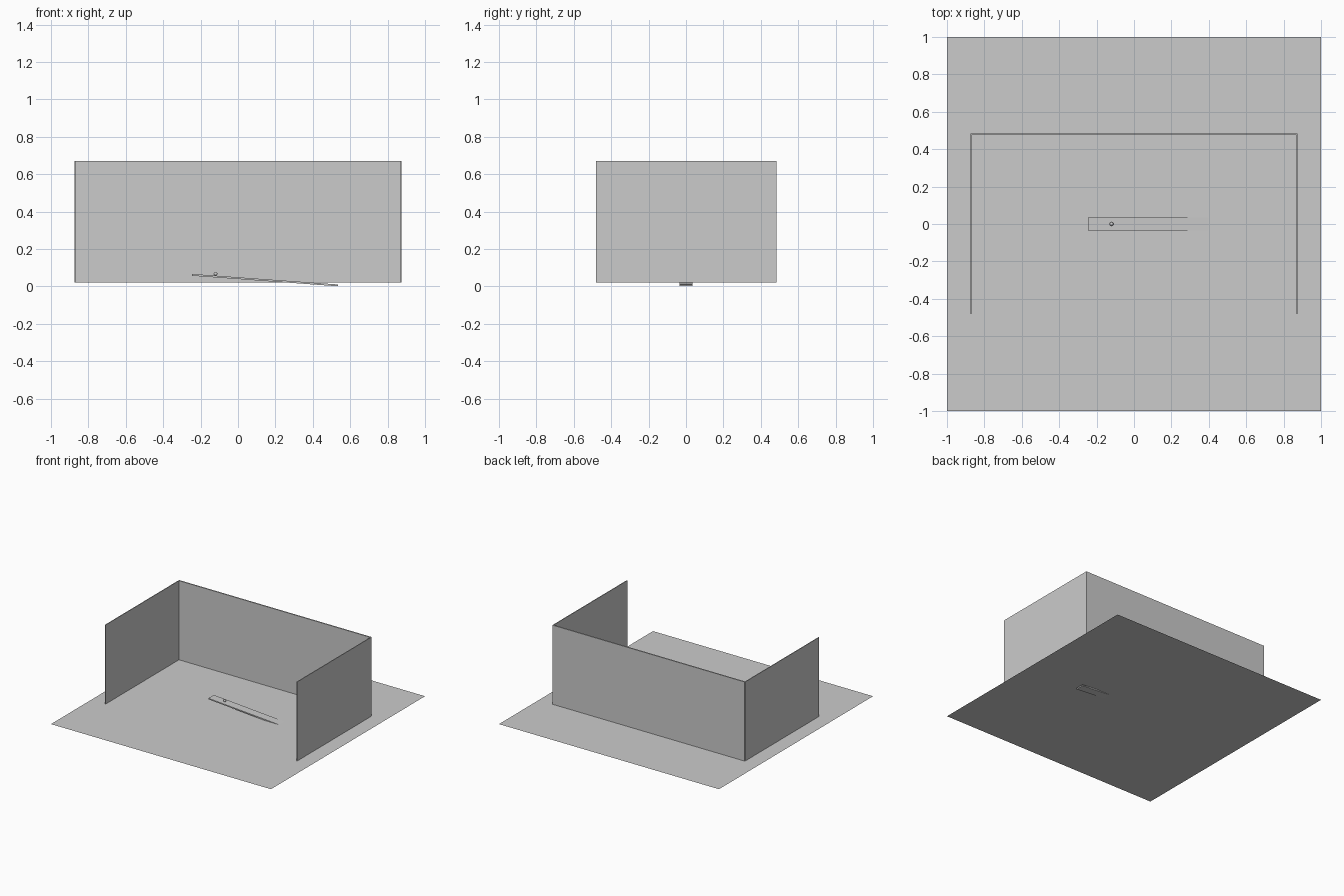
import bpy, math

if "Cube" in bpy.data.objects:
    bpy.data.objects.remove(bpy.data.objects["Cube"])

grey = bpy.data.materials.new("light_grey")
grey.diffuse_color = (0.6, 0.6, 0.6, 1)
grey.use_nodes = True
grey.node_tree.nodes["Principled BSDF"].inputs["Base Color"].default_value = grey.diffuse_color


def finish(name):
    ob = bpy.context.object
    ob.name = name
    ob.data.materials.append(grey)
    return ob


def box(name, loc, size, tilt=0.0):
    bpy.ops.mesh.primitive_cube_add(size=1, location=loc, rotation=(0, tilt, 0))
    ob = finish(name)
    ob.scale = size
    return ob


GROUND_Z, WALL_TOP = 0.02, 0.67
WALL_H = WALL_TOP - GROUND_Z
WALL_Z = (WALL_TOP + GROUND_Z) / 2

# flat ground sheet
bpy.ops.mesh.primitive_plane_add(size=2, location=(0, 0, GROUND_Z))
finish("ground_sheet")

# three thin walls, open at the front
box("back_wall", (0, 0.48, WALL_Z), (1.746, 0.01, WALL_H))
for side, label in ((-1, "left"), (1, "right")):
    box(label + "_wall", (side * 0.872, 0, WALL_Z), (0.006, 0.96, WALL_H))

# shallow ramp, its low end sinking through the ground
tilt = math.atan(0.072)
box("ramp", (0.145, 0, 0.0335), (0.782, 0.07, 0.0095), tilt)

# small ball resting on the ramp
bpy.ops.mesh.primitive_uv_sphere_add(segments=32, ring_count=16, radius=0.01,
                                     location=(-0.12, 0, 0.0672))
finish("ball")
bpy.ops.object.shade_smooth()
